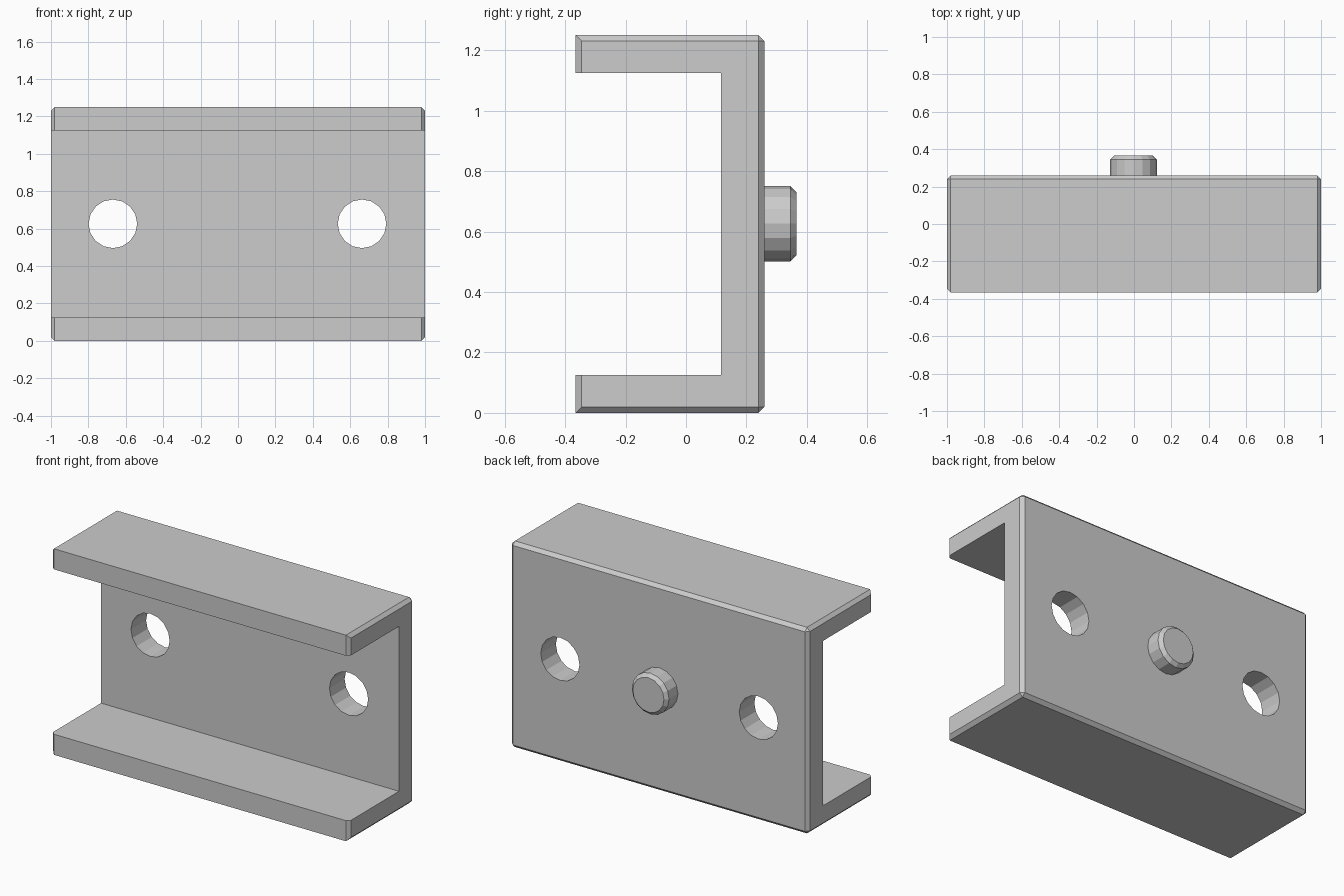
import bpy
import bmesh
from math import pi
from mathutils import Matrix, Vector

cube = bpy.data.objects.get("Cube")
if cube:
    bpy.data.objects.remove(cube, do_unlink=True)

grey = bpy.data.materials.new("light grey")
grey.use_nodes = True
GREY = (0.604, 0.604, 0.604, 1.0)
grey.diffuse_color = GREY
grey.node_tree.nodes["Principled BSDF"].inputs["Base Color"].default_value = GREY

FRONT, BACK, TIP = -0.365, 0.26, 0.365
WALL, INNER, HEIGHT = 0.125, 0.115, 1.25
CHAMFER, CENTRE_X, MID_Z = 0.02, -0.003, 0.626


def finish(name, bm):
    bmesh.ops.recalc_face_normals(bm, faces=bm.faces)
    mesh = bpy.data.meshes.new(name)
    bm.to_mesh(mesh)
    bm.free()
    mesh.materials.append(grey)
    obj = bpy.data.objects.new(name, mesh)
    bpy.context.collection.objects.link(obj)
    return obj


def box(low, high):
    low, high = Vector(low), Vector(high)
    bm = bmesh.new()
    bmesh.ops.create_cube(
        bm, size=1,
        matrix=Matrix.Translation((low + high) / 2) @ Matrix.Diagonal((*(high - low), 1)))
    return bm


def cylinder(x, z, radius, y0, y1):
    bm = bmesh.new()
    place = Matrix.Translation((x, (y0 + y1) / 2, z)) @ Matrix.Rotation(-pi / 2, 4, "X")
    bmesh.ops.create_cone(bm, cap_ends=True, segments=16, radius1=radius,
                          radius2=radius, depth=y1 - y0, matrix=place)
    return bm


def chamfer(bm, edges):
    bmesh.ops.bevel(bm, geom=edges, offset=CHAMFER, offset_type="OFFSET",
                    segments=1, profile=0.5, affect="EDGES")


def cut(target, cutter):
    cutter.hide_render = True
    mod = target.modifiers.new("cut", "BOOLEAN")
    mod.operation = "DIFFERENCE"
    mod.solver = "EXACT"
    mod.object = cutter
    bpy.context.view_layer.objects.active = target
    bpy.ops.object.modifier_apply(modifier=mod.name)
    bpy.data.objects.remove(cutter, do_unlink=True)


# Channel: chamfered block, with the long front edges left sharp
bm = box((-1, FRONT, 0), (1, BACK, HEIGHT))
sharp = [e for e in bm.edges
         if all(v.co.y < 0 for v in e.verts)
         and abs(e.verts[0].co.x - e.verts[1].co.x) > 1]
chamfer(bm, [e for e in bm.edges if e not in sharp])
channel = finish("channel_bracket", bm)

# Open slot between the two flanges
cut(channel, finish("slot_cutter",
                    box((-1.5, FRONT - 0.5, WALL), (1.5, INNER, HEIGHT - WALL))))

# Mounting holes through the back wall
for side in (-1, 1):
    cut(channel, finish("hole_cutter",
                        cylinder(CENTRE_X + side * 0.666, MID_Z, 0.13, 0, 0.5)))

# Locating pin on the back, chamfered around its tip
bm = cylinder(CENTRE_X, MID_Z, 0.125, BACK - 0.02, TIP)
chamfer(bm, [e for e in bm.edges if all(v.co.y > TIP - 0.001 for v in e.verts)])
finish("locating_pin", bm)
